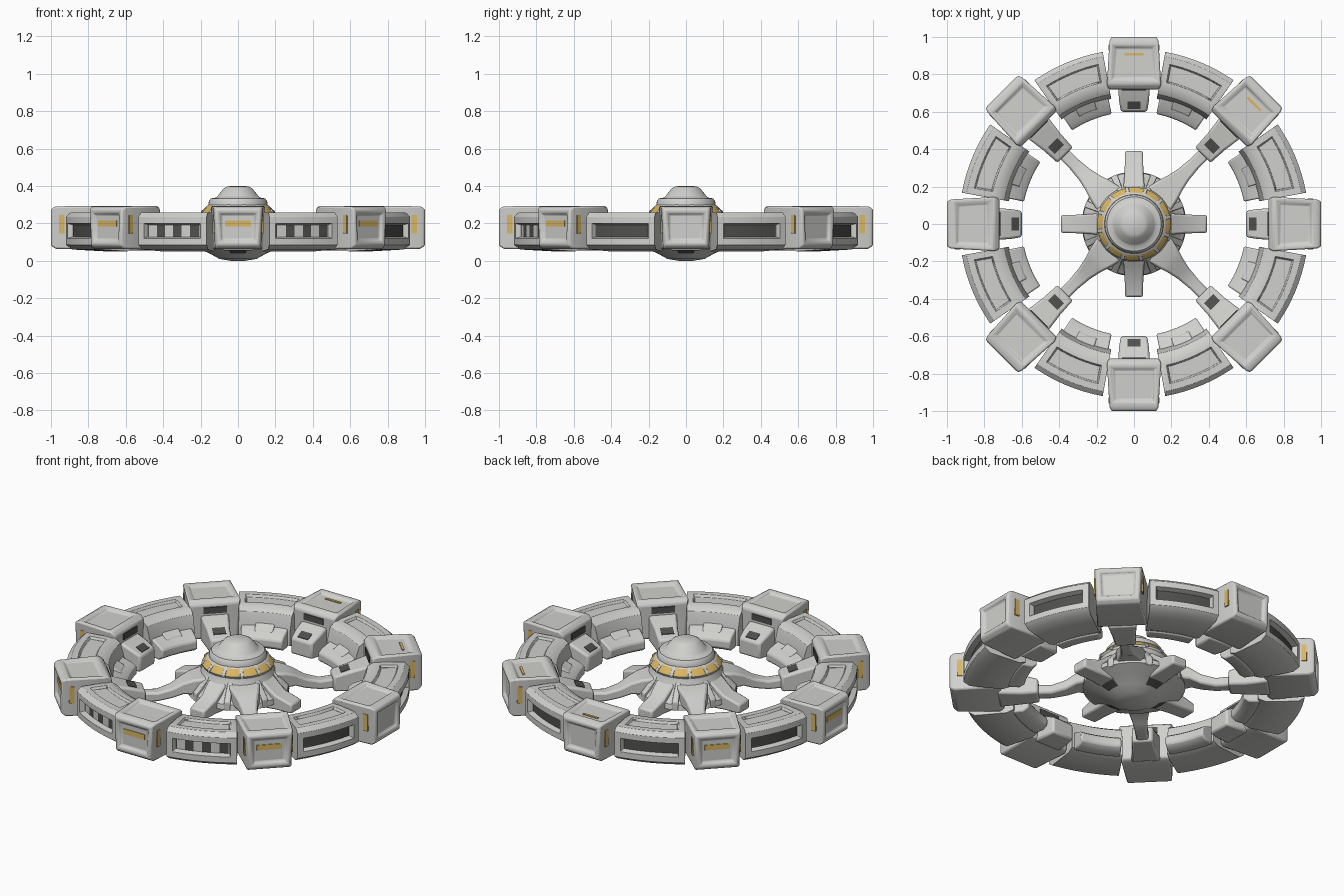
import bpy, bmesh, math
from mathutils import Vector

if "Cube" in bpy.data.objects:
    bpy.data.objects.remove(bpy.data.objects["Cube"])


def material(name, rgb):
    m = bpy.data.materials.new(name)
    m.diffuse_color = (*rgb, 1)
    m.use_nodes = True
    m.node_tree.nodes["Principled BSDF"].inputs["Base Color"].default_value = m.diffuse_color
    return m


MATS = [material("hull_grey", (0.63, 0.63, 0.61)),
        material("warm_gold", (0.70, 0.47, 0.13)),
        material("dark_window", (0.08, 0.08, 0.075))]
GREY, GOLD, DARK = 0, 1, 2
ALL8 = [45 * i for i in range(8)]
AXIS = ALL8[0::2]
DIAG = ALL8[1::2]


def place(bm, name, angles, bevel=0.0):
    """Turn the bmesh into objects copied around the z axis."""
    me = bpy.data.meshes.new(name)
    bm.to_mesh(me)
    bm.free()
    for m in MATS:
        me.materials.append(m)
    for a in angles:
        ob = bpy.data.objects.new(name, me)
        ob.rotation_euler.z = math.radians(a)
        bpy.context.collection.objects.link(ob)
        if bevel:
            b = ob.modifiers.new("bevel", 'BEVEL')
            b.width, b.segments = bevel, 2
            b.limit_method, b.angle_limit = 'ANGLE', math.radians(35)


def loft(sections, mat=GREY, foot=1.0):
    """Box-like loft along +x from (radius, half width, z low, z high)."""
    bm = bmesh.new()
    rings = [[bm.verts.new(p) for p in ((r, -w * foot, a), (r, w * foot, a), (r, w, b), (r, -w, b))]
             for r, w, a, b in sections]
    for p, q in zip(rings, rings[1:]):
        for i in range(4):
            j = (i + 1) % 4
            bm.faces.new((p[i], p[j], q[j], q[i]))
    bm.faces.new(rings[0])
    bm.faces.new(rings[-1])
    for f in bm.faces:
        f.material_index = mat
    bmesh.ops.recalc_face_normals(bm, faces=bm.faces)
    return bm


def sweep(profile, a0, a1, steps, closed=True):
    """Revolve an (r, z) profile around z; closed profiles get end caps."""
    bm = bmesh.new()
    rings = []
    for s in range(steps + 1):
        a = math.radians(a0 + (a1 - a0) * s / steps)
        rings.append([bm.verts.new((r * math.cos(a), r * math.sin(a), z)) for r, z in profile])
    n = len(profile)
    for p, q in zip(rings, rings[1:]):
        for i in range(n if closed else n - 1):
            j = (i + 1) % n
            bm.faces.new((p[i], p[j], q[j], q[i]))
    if closed:
        bm.faces.new(rings[0])
        bm.faces.new(rings[-1])
    bmesh.ops.remove_doubles(bm, verts=bm.verts, dist=1e-5)
    bmesh.ops.recalc_face_normals(bm, faces=bm.faces)
    return bm


def recess(bm, faces, border, depth):
    """Sunken panel inside a group of faces."""
    bm.normal_update()
    bmesh.ops.inset_region(bm, faces=faces, thickness=border, use_even_offset=True)
    bmesh.ops.inset_region(bm, faces=faces, thickness=0.008, depth=-depth, use_even_offset=True)


def facing(bm, d):
    return [f for f in bm.faces if f.normal.dot(Vector(d)) > 0.95]


# ring modules: eight tapered boxes with chamfered ends and sunken panels
bm = loft([(0.72, 0.135, 0.072, 0.272), (0.745, 0.145, 0.06, 0.293),
           (0.975, 0.132, 0.063, 0.291), (1.0, 0.122, 0.082, 0.277)], foot=0.93)
top, outer = facing(bm, (0, 0, 1)), facing(bm, (1, 0, 0))
recess(bm, top, 0.025, 0.015)
recess(bm, outer, 0.022, 0.016)
place(bm, "ring_module", ALL8, 0.014)

# gold light strips on the modules
place(loft([(0.98, 0.07, 0.183, 0.214), (0.988, 0.07, 0.183, 0.214)], GOLD),
      "module_outer_light", [135, 180, 225, 270, 315])
for side in (-1, 1):
    bm = loft([(0.928, 0.0045, 0.145, 0.245), (0.957, 0.0045, 0.145, 0.245)], GOLD)
    bmesh.ops.translate(bm, verts=bm.verts, vec=(0, side * 0.1305, 0))
    place(bm, "module_side_light", ALL8)
place(loft([(0.90, 0.05, 0.273, 0.2815), (0.914, 0.05, 0.273, 0.2815)], GOLD),
      "module_top_light", [45, 90])

# dark windows on the inward side of the modules
place(loft([(0.714, 0.065, 0.222, 0.258), (0.722, 0.065, 0.222, 0.258)], DARK),
      "module_inner_window", ALL8)

# docking blocks on the inward side, longer where the spokes arrive
place(loft([(0.60, 0.07, 0.06, 0.155), (0.66, 0.08, 0.055, 0.185), (0.74, 0.085, 0.055, 0.215)]),
      "docking_block", AXIS, 0.012)
place(loft([(0.52, 0.058, 0.06, 0.15), (0.62, 0.064, 0.055, 0.18), (0.74, 0.08, 0.055, 0.215)]),
      "spoke_socket", DIAG, 0.012)
place(loft([(0.615, 0.035, 0.16, 0.166), (0.655, 0.035, 0.18, 0.186)], DARK),
      "docking_window", AXIS)
place(loft([(0.565, 0.035, 0.162, 0.167), (0.615, 0.035, 0.177, 0.182)], DARK),
      "socket_window", DIAG)

# curved ring segments between the modules; the two front windows are half lit
for angles, dark_share in (([0, 45, 90, 135, 180, 315], 1), ([225, 270], 2)):
    bm = sweep([(0.90, 0.06), (0.935, 0.085), (0.935, 0.235), (0.91, 0.258), (0.74, 0.258),
                (0.705, 0.235), (0.68, 0.15), (0.68, 0.065), (0.72, 0.05)], 10.3, 34.7, 8)
    outer = [f for f in bm.faces if abs(f.normal.z) < 0.1
             and f.calc_center_median().xy.length > 0.92]
    top = facing(bm, (0, 0, 1))
    recess(bm, outer, 0.035, 0.03)
    recess(bm, top, 0.035, 0.014)
    for f in outer[::dark_share]:
        f.material_index = DARK
    place(bm, "ring_segment", angles, 0.01)

# low inner lip of each segment with a middle pad
place(sweep([(0.69, 0.055), (0.63, 0.055), (0.60, 0.075), (0.60, 0.12), (0.625, 0.14),
             (0.69, 0.165)], 11.5, 33.5, 8), "segment_lip", ALL8, 0.008)
place(sweep([(0.69, 0.12), (0.635, 0.12), (0.645, 0.152), (0.695, 0.18)], 18, 27, 3),
      "lip_pad", ALL8, 0.006)

# four curved spokes
place(loft([(0.18, 0.09, 0.11, 0.215), (0.26, 0.072, 0.11, 0.20), (0.31, 0.056, 0.11, 0.18),
            (0.37, 0.042, 0.085, 0.145), (0.45, 0.034, 0.068, 0.122),
            (0.56, 0.034, 0.07, 0.13)]), "spoke", DIAG, 0.012)

# hub: one turned body with a dashed gold band and dark vents underneath
bm = sweep([(0, 0.40), (0.055, 0.398), (0.078, 0.385), (0.108, 0.347), (0.118, 0.338),
            (0.145, 0.333), (0.156, 0.318), (0.158, 0.298), (0.168, 0.293), (0.197, 0.257),
            (0.192, 0.245), (0.205, 0.205), (0.235, 0.16), (0.275, 0.125), (0.28, 0.095),
            (0.21, 0.065), (0.15, 0.038), (0.10, 0.01), (0.04, 0.0), (0, 0.0)],
           0, 360, 48, closed=False)
for f in bm.faces:
    c = f.calc_center_median()
    sector = int((math.degrees(math.atan2(c.y, c.x)) % 360) / 7.5)
    if 0.258 < c.z < 0.292 and sector % 4 != 1:
        f.material_index = GOLD
    elif 0.035 < c.z < 0.06 and c.xy.length < 0.2 and (sector + 2) % 12 < 4:
        f.material_index = DARK
place(bm, "hub", [0])

# raised blocks dividing the gold band
place(loft([(0.155, 0.01, 0.26, 0.302), (0.20, 0.01, 0.248, 0.265)]), "band_clamp",
      [11.25 + 30 * i for i in range(12)], 0.003)

# four sloping hub arms with flat ends
place(loft([(0.17, 0.06, 0.06, 0.225), (0.215, 0.055, 0.058, 0.20), (0.28, 0.05, 0.062, 0.15),
            (0.39, 0.048, 0.065, 0.12)]), "hub_arm", AXIS, 0.01)

# narrow ribs on the skirt beside each arm
place(loft([(0.185, 0.014, 0.1, 0.235), (0.22, 0.016, 0.09, 0.20), (0.28, 0.018, 0.09, 0.14)]),
      "skirt_rib", [a + s for a in AXIS for s in (-22.5, 22.5)], 0.005)

# soft shading with crisp edges
bpy.ops.object.select_all(action='SELECT')
bpy.context.view_layer.objects.active = bpy.data.objects["hub"]
bpy.ops.object.shade_smooth_by_angle(angle=math.radians(35))
